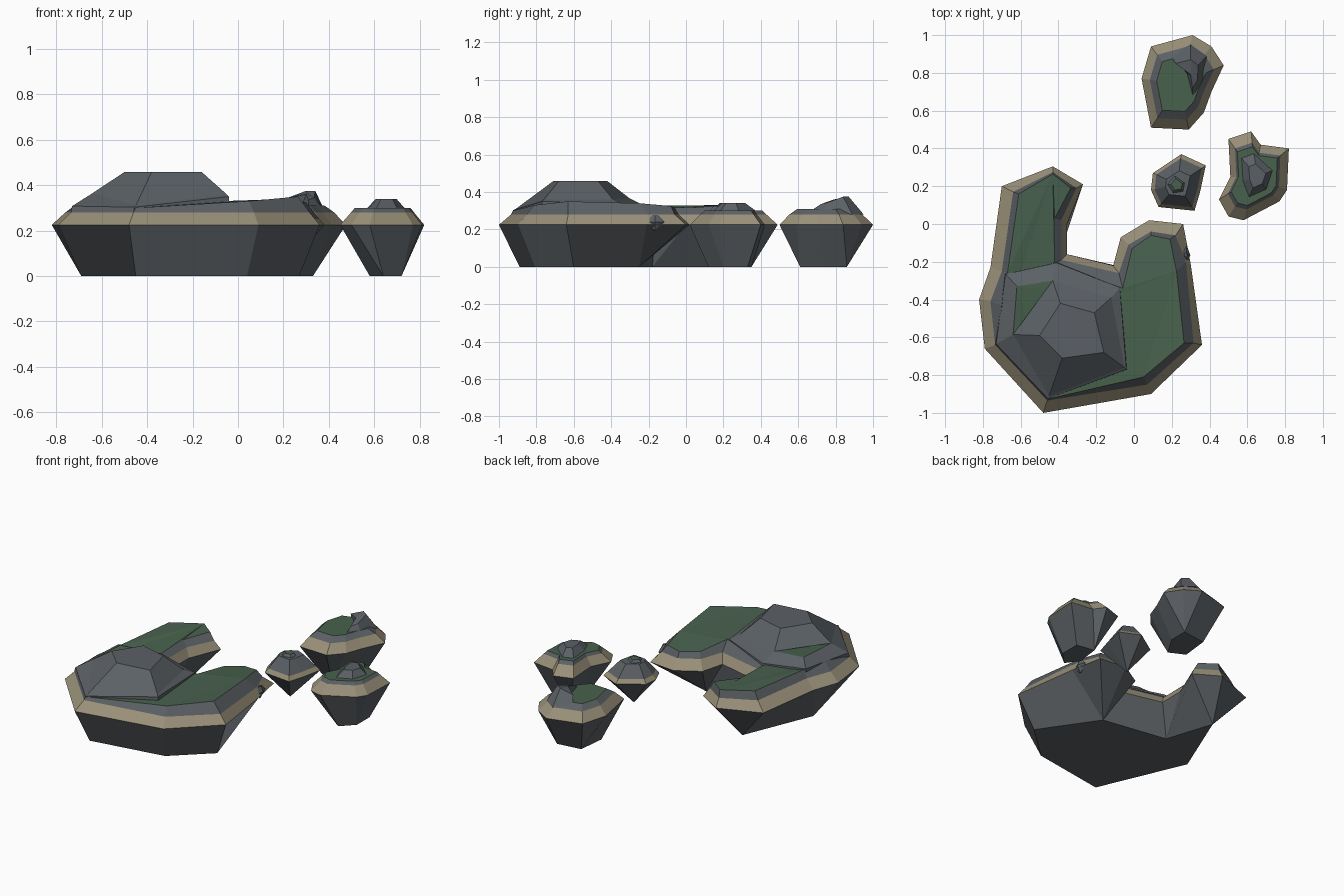
import bpy, bmesh

if "Cube" in bpy.data.objects:
    bpy.data.objects.remove(bpy.data.objects["Cube"])


def material(name, r, g, b):
    m = bpy.data.materials.new(name)
    m.diffuse_color = (r, g, b, 1)
    m.use_nodes = True
    m.node_tree.nodes["Principled BSDF"].inputs["Base Color"].default_value = m.diffuse_color
    return m


ROCK = material("rock", .105, .118, .13)
SAND = material("sand", .32, .28, .19)
GRASS = material("grass", .065, .12, .075)
MATS = [ROCK, SAND, GRASS]


def flat(points, z):
    return [(p[0], p[1], z) for p in points]


def snap(rim, base, z=0):
    """Pull every rim point to its nearest base corner, so hull faces taper to few sides."""
    out = []
    for p in rim:
        q = min(base, key=lambda b: (b[0] - p[0]) ** 2 + (b[1] - p[1]) ** 2)
        out.append((q[0], q[1], z))
    return out


def shrink(points, centre, f, z):
    return [(centre[0] + (p[0] - centre[0]) * f,
             centre[1] + (p[1] - centre[1]) * f, z) for p in points]


def loft(name, rings, bands, cap):
    """Stack of rings joined by side bands, closed by a top and bottom face."""
    bm = bmesh.new()
    loops = [[bm.verts.new(p) for p in r] for r in rings]
    n = len(loops[0])
    bm.faces.new(loops[0][::-1])
    for lo, hi, mat in zip(loops, loops[1:], bands):
        for i in range(n):
            j = (i + 1) % n
            bm.faces.new((lo[i], lo[j], hi[j], hi[i])).material_index = MATS.index(mat)
    top = bm.faces.new(loops[-1])
    top.material_index = MATS.index(cap)
    bm.normal_update()
    bmesh.ops.triangulate(bm, faces=[top], ngon_method='EAR_CLIP')
    bmesh.ops.remove_doubles(bm, verts=bm.verts, dist=1e-4)
    bmesh.ops.recalc_face_normals(bm, faces=bm.faces)
    me = bpy.data.meshes.new(name)
    bm.to_mesh(me)
    bm.free()
    for m in MATS:
        me.materials.append(m)
    ob = bpy.data.objects.new(name, me)
    bpy.context.collection.objects.link(ob)
    return ob


RIM_Z, BEACH_Z = .225, .28

# Main island: hull, beach, cliff and grassy plateau
rim = [(-.48, -1.0), (.09, -.90), (.36, -.64), (.30, -.21), (.26, 0), (.08, .02),
       (-.07, -.07), (-.11, -.22), (-.355, -.16), (-.355, 0), (-.27, .21),
       (-.43, .305), (-.70, .20), (-.76, -.23), (-.82, -.40), (-.79, -.66)]
base = [(-.45, -.89), (.04, -.81), (.27, -.60), (.03, -.25), (-.40, -.18),
        (-.50, .13), (-.69, -.33)]
beach = flat([(-.46, -.935), (.07, -.85), (.315, -.63), (.275, -.20), (.22, -.06), (.09, -.04),
              (-.03, -.11), (-.08, -.26), (-.385, -.19), (-.385, .02), (-.305, .19),
              (-.43, .275), (-.64, .17), (-.70, -.25), (-.76, -.41), (-.735, -.64)], BEACH_Z)
plateau = [(-.45, -.925, .30), (.05, -.81, .33), (.265, -.63, .35), (.225, -.25, .34),
           (.19, -.08, .325), (.09, -.06, .315), (-.01, -.13, .315), (-.06, -.34, .33),
           (-.42, -.21, .31), (-.42, .03, .315), (-.335, .19, .33), (-.43, .265, .33),
           (-.61, .16, .33), (-.67, -.26, .325), (-.70, -.43, .325), (-.72, -.63, .30)]
loft("main_island", [snap(rim, base), flat(rim, RIM_Z), beach, plateau],
     [ROCK, SAND, ROCK], GRASS)

# Rocky shelf and flat-topped hill on the main island
foot = [(-.41, -.20), (-.07, -.335), (-.035, -.77), (-.46, -.93), (-.735, -.64), (-.685, -.265)]
lip = [(-.41, -.205, .318), (-.075, -.338, .335), (-.04, -.77, .35), (-.455, -.925, .303),
       (-.73, -.635, .308), (-.68, -.265, .33)]
shelf = [(-.43, -.30, .365), (-.12, -.39, .36), (-.05, -.76, .36), (-.45, -.91, .31),
         (-.64, -.585, .365), (-.62, -.33, .365)]
summit = [(-.39, -.42), (-.21, -.47), (-.16, -.68), (-.38, -.71), (-.50, -.59)]
loft("hill_shelf", [flat(foot, .285), lip, shelf], [ROCK, ROCK], GRASS)
loft("hill", [shelf[:5], flat(summit, .458)], [ROCK], ROCK)

# Small boulder on the shore
square = [(.245, -.165), (.28, -.215), (.298, -.165), (.28, -.115)]
c = (.275, -.165)
loft("shore_boulder", [shrink(square, c, .1, .195), flat(square, .24),
                       shrink(square, c, .3, .275)], [ROCK, ROCK], ROCK)

# North islet with a rock crest
rim = [(.09, .51), (.29, .50), (.37, .59), (.41, .70), (.475, .84), (.41, .94),
       (.31, 1.0), (.09, .94), (.04, .77)]
base = [(.15, .66), (.25, .61), (.33, .74), (.33, .86), (.17, .84)]
c = (.24, .74)
loft("north_islet", [snap(rim, base), flat(rim, RIM_Z), shrink(rim, c, .78, BEACH_Z),
                     shrink(rim, c, .6, .31)], [ROCK, SAND, ROCK], GRASS)
crest = [(.31, .64), (.375, .74), (.385, .89), (.30, .95), (.19, .90), (.27, .80)]
tip = [(.31, .72, .335), (.335, .76, .345), (.34, .84, .375), (.30, .87, .375),
       (.22, .85, .345), (.30, .79, .36)]
loft("north_crest", [flat(crest, .28), tip], [ROCK], ROCK)

# East islet with a rock crest
rim = [(.45, .13), (.50, .04), (.58, .02), (.77, .12), (.81, .18), (.82, .40),
       (.67, .42), (.62, .49), (.50, .45), (.51, .25)]
base = [(.58, .20), (.64, .12), (.72, .20), (.72, .33), (.60, .35)]
c = (.64, .25)
loft("east_islet", [snap(rim, base), flat(rim, RIM_Z), shrink(rim, c, .75, BEACH_Z),
                    shrink(rim, c, .66, .30)], [ROCK, SAND, ROCK], GRASS)
crest = [(.60, .12), (.71, .17), (.75, .29), (.63, .40), (.55, .37), (.56, .22)]
loft("east_crest", [flat(crest, .28), shrink(crest, (.655, .25), .45, .34)], [ROCK], ROCK)

# Little pointed islet between them
rim = [(.09, .18), (.13, .09), (.32, .07), (.35, .17), (.38, .31), (.25, .37), (.10, .27)]
c = (.23, .21)
loft("small_islet", [flat([c] * 7, .05), flat(rim, RIM_Z), shrink(rim, c, .86, .25),
                     shrink(rim, c, .45, .325)], [ROCK, SAND, ROCK], ROCK)
knob = [(.16, .21), (.20, .15), (.27, .16), (.28, .22), (.21, .27)]
loft("small_islet_grass", [flat(knob, .31), shrink(knob, c, .5, .34)], [ROCK], GRASS)
